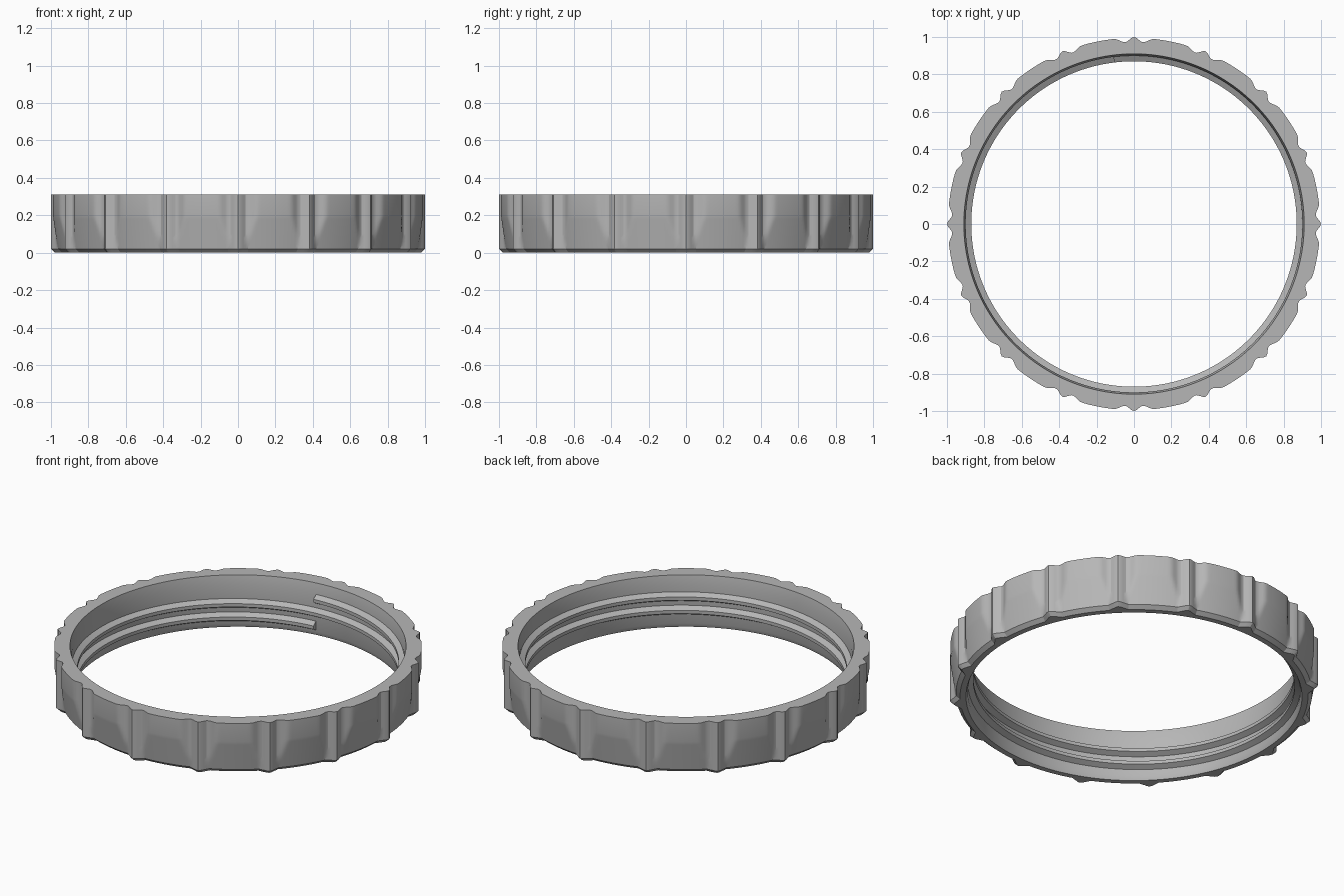
import bpy, bmesh
from math import sin, cos, pi, radians, degrees

cube = bpy.data.objects.get("Cube")
if cube:
    bpy.data.objects.remove(cube, do_unlink=True)

HEIGHT = 0.31
RIBS = 16
SEGMENTS = RIBS * 28

grey = bpy.data.materials.new("plain grey")
grey.use_nodes = True
colour = (0.47, 0.47, 0.47, 1)
grey.diffuse_color = colour
grey.node_tree.nodes["Principled BSDF"].inputs["Base Color"].default_value = colour


def smooth(t):
    t = max(0.0, min(1.0, t))
    return t * t * (3 - 2 * t)


def outer_radius(angle, z):
    """Grip outline: narrow ribs in grooves, with panels tapering in at the base."""
    pitch = 360 / RIBS
    a = abs((degrees(angle) + pitch / 2) % pitch - pitch / 2)
    groove = 0.973
    if a < 2.8:
        return groove + 0.027 * (1 - smooth(a / 2.8))
    panel = groove + 0.022 * smooth((a - 2.8) / 3.5)
    taper = 0.964 + 0.031 * (z - 0.02) / 0.18
    return min(panel, max(taper, 0.964))


def finish(name, bm, angle):
    bmesh.ops.recalc_face_normals(bm, faces=bm.faces)
    mesh = bpy.data.meshes.new(name)
    bm.to_mesh(mesh)
    bm.free()
    mesh.materials.append(grey)
    obj = bpy.data.objects.new(name, mesh)
    bpy.context.collection.objects.link(obj)
    bpy.ops.object.select_all(action="DESELECT")
    obj.select_set(True)
    bpy.context.view_layer.objects.active = obj
    bpy.ops.object.shade_smooth_by_angle(angle=radians(angle))
    return obj


def sweep(name, sections, closed, angle):
    """Join successive closed cross-sections into a solid."""
    bm = bmesh.new()
    rings = [[bm.verts.new(p) for p in s] for s in sections]
    n = len(rings[0])
    pairs = list(zip(rings, rings[1:]))
    if closed:
        pairs.append((rings[-1], rings[0]))
    else:
        bm.faces.new(rings[0])
        bm.faces.new(rings[-1])
    for a, b in pairs:
        for i in range(n):
            j = (i + 1) % n
            bm.faces.new((a[i], a[j], b[j], b[i]))
    return finish(name, bm, angle)


def polar(r, a, z):
    return (r * cos(a), r * sin(a), z)


# Ring body: ribbed outside, plain bore inside
bore = [(0.91, HEIGHT), (0.90, 0.255), (0.90, 0.025), (0.91, 0)]
rows = [0.02 + 0.02 * i for i in range(10)] + [HEIGHT]
body = []
for s in range(SEGMENTS):
    a = 2 * pi * s / SEGMENTS
    section = [polar(outer_radius(a, 0.02) - 0.022, a, 0)]
    section += [polar(outer_radius(a, z), a, z) for z in rows]
    section += [polar(r, a, z) for r, z in bore]
    body.append(section)
sweep("ribbed_ring", body, True, 25)

# Internal screw thread: two rising turns with blunt ends
TURNS = 2
THREAD_PITCH = 0.08
tooth = [(0.906, -0.03), (0.87, -0.01), (0.87, 0.01), (0.906, 0.03)]
thread = []
for s in range(TURNS * 180 + 1):
    turn = s / 180
    a = radians(97) + 2 * pi * turn
    thread.append([polar(r, a, 0.06 + THREAD_PITCH * turn + z) for r, z in tooth])
sweep("screw_thread", thread, False, 25)
